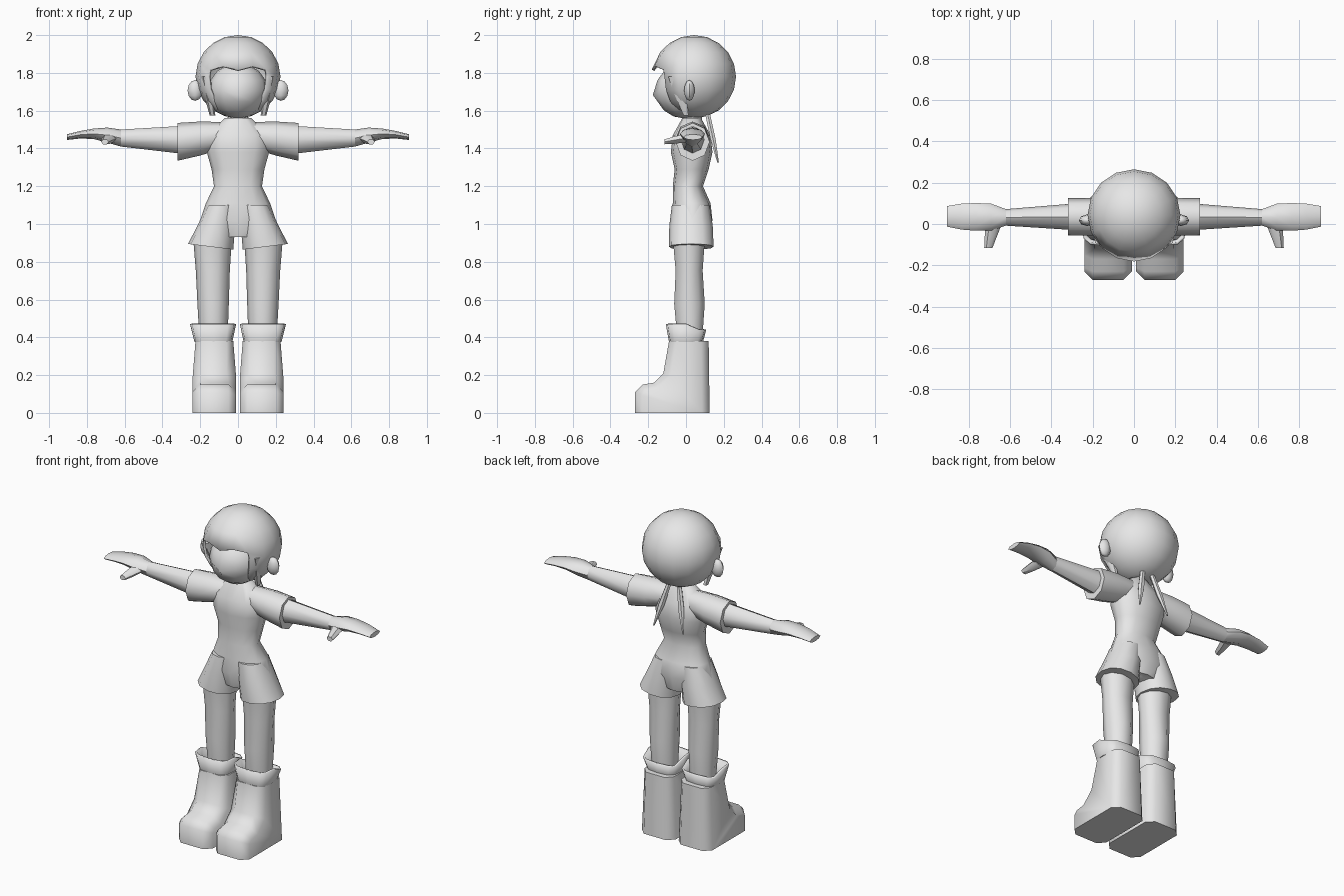
import bpy, bmesh
from math import atan2, copysign, cos, pi, radians, sin
from mathutils import Matrix, Vector

default_cube = bpy.data.objects.get("Cube")
if default_cube:
    bpy.data.objects.remove(default_cube, do_unlink=True)

GREY = (0.8, 0.8, 0.8, 1)
grey = bpy.data.materials.new("plain_grey")
grey.use_nodes = True
grey.diffuse_color = GREY
grey.node_tree.nodes["Principled BSDF"].inputs["Base Color"].default_value = GREY


def finish(name, bm, mirror=False):
    """Turn a bmesh into a smooth shaded grey object, optionally mirrored."""
    bmesh.ops.recalc_face_normals(bm, faces=bm.faces)
    mesh = bpy.data.meshes.new(name)
    bm.to_mesh(mesh)
    bm.free()
    mesh.materials.append(grey)
    obj = bpy.data.objects.new(name, mesh)
    bpy.context.collection.objects.link(obj)
    bpy.ops.object.select_all(action="DESELECT")
    obj.select_set(True)
    bpy.context.view_layer.objects.active = obj
    bpy.ops.object.shade_smooth_by_angle(angle=radians(50))
    if mirror:
        modifier = obj.modifiers.new("mirror", "MIRROR")
        modifier.use_mirror_merge = False
    return obj


def tube(axis, start, end, widths, depths, sides=12, square=1.0, bow=(0, 0, 0)):
    """Skin evenly spaced sections, all facing one axis, from start to end."""
    bm = bmesh.new()
    start, end, bow = Vector(start), Vector(end), Vector(bow)
    across, along = {"x": ("Y", "Z"), "y": ("X", "Z"), "z": ("X", "Y")}[axis]
    unit = {"X": Vector((1, 0, 0)), "Y": Vector((0, 1, 0)), "Z": Vector((0, 0, 1))}
    loops = []
    for k, (width, depth) in enumerate(zip(widths, depths)):
        t = k / (len(widths) - 1)
        centre = start.lerp(end, t) + bow * sin(pi * t)
        loop = []
        for i in range(sides):
            angle = 2 * pi * i / sides
            a, b = [copysign(abs(round(v, 6)) ** square, v) for v in (cos(angle), sin(angle))]
            loop.append(bm.verts.new(centre + unit[across] * a * width + unit[along] * b * depth))
        loops.append(loop)
    for low, high in zip(loops, loops[1:]):
        for i in range(sides):
            bm.faces.new((low[i - 1], low[i], high[i], high[i - 1]))
    bm.faces.new(loops[0])
    bm.faces.new(loops[-1])
    return bm, loops


def ball(segments, rings):
    bm = bmesh.new()
    bmesh.ops.create_uvsphere(bm, u_segments=segments, v_segments=rings, radius=1)
    return bm


def place(bm, centre, size):
    """Scale a unit shape and move it to its centre."""
    bm.transform(Matrix.Translation(centre) @ Matrix.Diagonal((*size, 1)))


def thicken(obj, amount):
    obj.modifiers.new("thickness", "SOLIDIFY").thickness = amount


# Torso from hips to collar
bm, loops = tube("z", (0, 0.03, 0.93), (0, 0.03, 1.56),
                 widths=(0.1, 0.2, 0.17, 0.127, 0.14, 0.165, 0.17, 0.07),
                 depths=(0.09, 0.11, 0.1, 0.08, 0.09, 0.11, 0.1, 0.05), square=0.9)
for v in loops[3]:
    v.co.y -= 0.02
finish("torso", bm)

# Shorts with a hem that rises outwards
bm, loops = tube("z", (0.145, 0.028, 0.88), (0.085, 0.025, 1.1),
                 widths=(0.12, 0.1, 0.08), depths=(0.118, 0.115, 0.1), square=0.9)
for v in loops[0]:
    v.co.z += (v.co.x - 0.15) / 8
finish("shorts_leg", bm, mirror=True)

# Sleeves, arms, hands and thumbs
bm, loops = tube("x", (0.08, 0.035, 1.47), (0.32, 0.035, 1.435),
                 widths=(0.075, 0.09, 0.09), depths=(0.07, 0.09, 0.1), sides=8)
finish("sleeve", bm, mirror=True)
bm, loops = tube("x", (0.28, 0.035, 1.445), (0.62, 0.032, 1.455),
                 widths=(0.065, 0.04), depths=(0.075, 0.045), sides=8)
finish("arm", bm, mirror=True)
bm, loops = tube("x", (0.62, 0.032, 1.455), (0.905, 0.037, 1.46),
                 widths=(0.04, 0.065, 0.067, 0.063, 0.05),
                 depths=(0.045, 0.04, 0.028, 0.02, 0.015), sides=8, bow=(0, 0, 0.02))
finish("hand", bm, mirror=True)
bm, loops = tube("y", (0.68, 0, 1.455), (0.705, -0.115, 1.435),
                 widths=(0.04, 0.03, 0.02), depths=(0.025, 0.023, 0.015), sides=6)
finish("thumb", bm, mirror=True)

# Legs
bm, loops = tube("z", (0.13, 0.02, 0.4), (0.135, 0.015, 0.93),
                 widths=(0.075, 0.083, 0.09, 0.103), depths=(0.07, 0.085, 0.075, 0.09), sides=10)
finish("leg", bm, mirror=True)

# Boots: a side outline pulled sideways, chamfered, then narrowed at the shaft
outline = [(-0.27, 0), (-0.27, 0.11), (-0.23, 0.15), (-0.17, 0.16),
           (-0.12, 0.21), (-0.09, 0.38), (0.12, 0.38), (0.125, 0)]
bm = bmesh.new()
inner_side = bm.faces.new([bm.verts.new((0.01, y, z)) for y, z in outline])
pulled = bmesh.ops.extrude_face_region(bm, geom=[inner_side], use_keep_orig=True)
for v in pulled["geom"]:
    if isinstance(v, bmesh.types.BMVert):
        v.co.x = 0.24
bmesh.ops.recalc_face_normals(bm, faces=bm.faces)
corners = []
for e in bm.edges:
    a, b = [v.co for v in e.verts]
    if abs(a.x - b.x) < 0.01 and abs(a.z - b.z) > 0.005:
        corners.append(e)
bmesh.ops.bevel(bm, geom=corners, offset=0.04, segments=1, affect="EDGES")
for v in bm.verts:
    if v.co.z > 0.2:
        v.co.x += (0.125 - v.co.x) * 0.13
finish("boot", bm, mirror=True)

# Flared boot cuffs, open on top and lower at the back
bm, loops = tube("z", (0.13, 0, 0.375), (0.132, 0, 0.47),
                 widths=(0.1, 0.122), depths=(0.09, 0.107), square=0.6)
for v in loops[-1]:
    if v.co.y > 0.02:
        v.co.z -= 0.03
bm.faces.ensure_lookup_table()
bm.faces.remove(bm.faces[-1])
thicken(finish("boot_cuff", bm, mirror=True), 0.012)

# Neck
bm, loops = tube("z", (0, 0.04, 1.5), (0, 0.04, 1.62),
                 widths=(0.06, 0.045), depths=(0.05, 0.04), sides=8)
finish("neck", bm)

# Face with a small pointed nose
bm = ball(12, 8)
nose = min(bm.verts, key=lambda v: v.co.y)
nose.co += Vector((0, -0.08, -0.15))
place(bm, (0, -0.005, 1.705), (0.158, 0.158, 0.147))
finish("face", bm)

# Ears
bm = ball(8, 6)
place(bm, (0.227, 0.018, 1.707), (0.04, 0.028, 0.055))
finish("ear", bm, mirror=True)

# Hair shell, opened around the face, with a notched fringe
bm = ball(16, 10)
fringe_height = cos(radians(72))


def turn(co):
    """Angle away from straight ahead, in degrees."""
    return abs(atan2(co.x, -co.y)) * 180 / pi


opening = []
for f in bm.faces:
    middle = f.calc_center_median()
    if middle.z < fringe_height and turn(middle) < 45:
        opening.append(f)
fringe = [v for v in bm.verts if abs(v.co.z - fringe_height) < 0.01 and turn(v.co) < 50]
bmesh.ops.delete(bm, geom=opening, context="FACES")
for v in fringe:
    notch = round(turn(v.co) / 22.5) % 2
    v.co.z -= 0.05 if notch else 0.14
    v.co.y -= 0.06
place(bm, (0, 0.043, 1.78), (0.225, 0.222, 0.22))
thicken(finish("hair", bm), 0.015)

# Locks beside the face and tails behind the neck
bm, loops = tube("z", (0.135, 0, 1.575), (0.172, -0.055, 1.78),
                 widths=(0.015, 0.025, 0.025), depths=(0.015, 0.035, 0.045), sides=6)
finish("side_lock", bm, mirror=True)
bm, loops = tube("z", (0.1, 0.17, 1.325), (0.035, 0.115, 1.58),
                 widths=(0.005, 0.02, 0.015), depths=(0.005, 0.016, 0.015), sides=6)
finish("hair_tail", bm, mirror=True)
